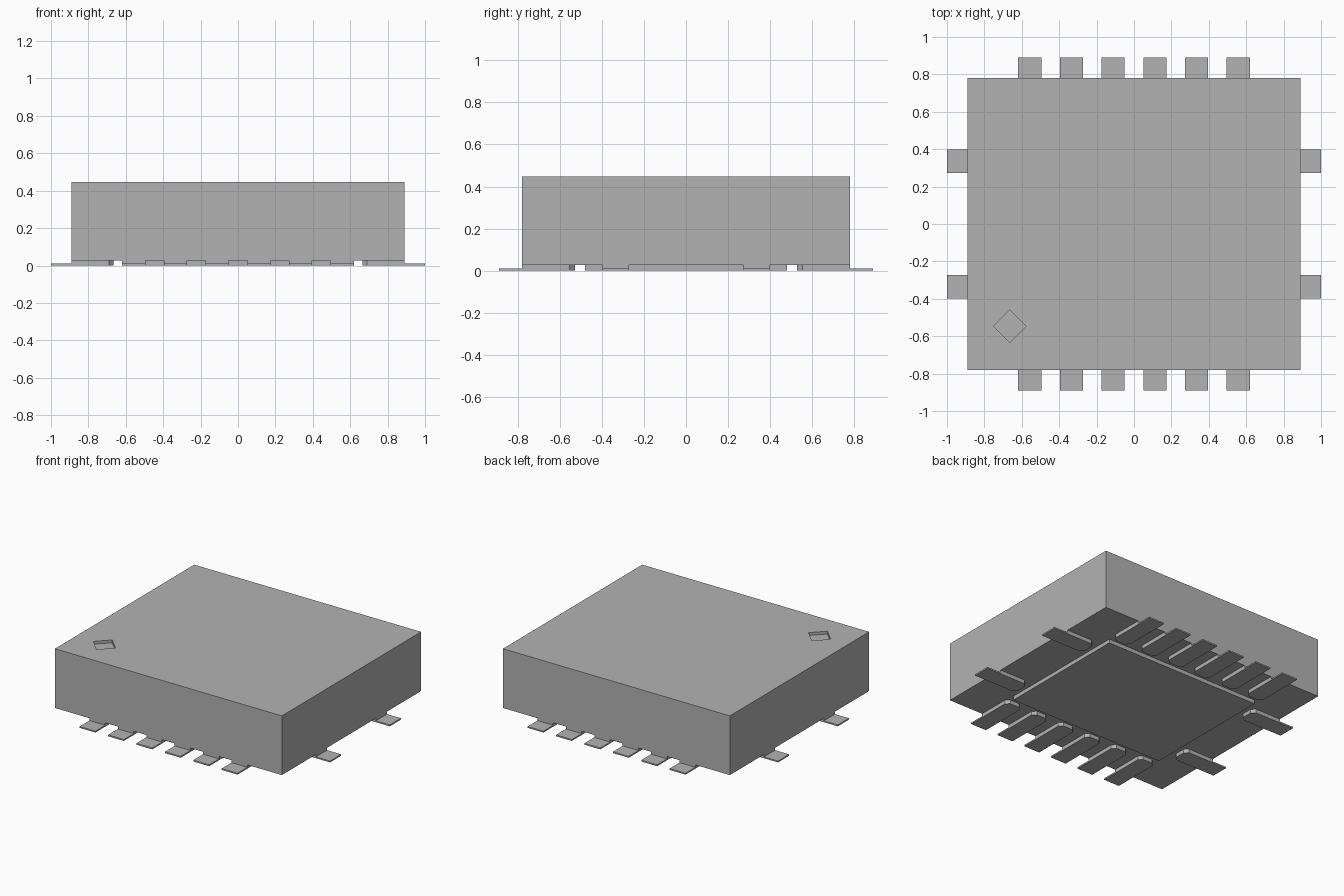
import bpy
import bmesh
from math import pi
from mathutils import Matrix, Vector

cube = bpy.data.objects.get("Cube")
if cube:
    bpy.data.objects.remove(cube)

grey = bpy.data.materials.new("neutral_grey")
grey.use_nodes = True
colour = (0.45, 0.45, 0.45, 1)
grey.diffuse_color = colour
grey.node_tree.nodes["Principled BSDF"].inputs["Base Color"].default_value = colour

BODY_X, BODY_Y = 0.89, 0.78
BODY_Z, TOP_Z = 0.027, 0.447
FOOT_Z, FOOT_LEN = 0.01, 0.11


def finish(name, bm):
    bmesh.ops.recalc_face_normals(bm, faces=bm.faces)
    mesh = bpy.data.meshes.new(name)
    bm.to_mesh(mesh)
    bm.free()
    mesh.materials.append(grey)
    obj = bpy.data.objects.new(name, mesh)
    bpy.context.collection.objects.link(obj)
    return obj


def add_prism(bm, outline, z0, z1):
    face = bm.faces.new([bm.verts.new((x, y, z0)) for x, y in outline])
    top = bmesh.ops.extrude_face_region(bm, geom=[face])["geom"]
    verts = [v for v in top if isinstance(v, bmesh.types.BMVert)]
    bmesh.ops.translate(bm, verts=verts, vec=(0, 0, z1 - z0))


def block(name, hx, hy, z0, z1):
    bm = bmesh.new()
    add_prism(bm, [(-hx, -hy), (hx, -hy), (hx, hy), (-hx, hy)], z0, z1)
    return finish(name, bm)


# Lead with a chamfered inner pad and a thin outer foot, pointing outward along +y
def lead(name, offset, edge, inner, angle):
    w, c = 0.062, 0.025
    bm = bmesh.new()
    add_prism(bm, [(-w, edge), (-w, inner + c), (c - w, inner),
                   (w - c, inner), (w, inner + c), (w, edge)], 0, BODY_Z)
    add_prism(bm, [(-w, edge), (w, edge),
                   (w, edge + FOOT_LEN), (-w, edge + FOOT_LEN)], 0, FOOT_Z)
    bmesh.ops.translate(bm, verts=bm.verts, vec=(offset, 0, 0))
    bmesh.ops.rotate(bm, verts=bm.verts, cent=(0, 0, 0),
                     matrix=Matrix.Rotation(angle, 3, "Z"))
    finish(name, bm)


# Package body with a diamond-shaped corner recess
body = block("package_body", BODY_X, BODY_Y, BODY_Z, TOP_Z)
bm = bmesh.new()
r = 0.087
add_prism(bm, [(-r, 0), (0, -r), (r, 0), (0, r)], TOP_Z - 0.02, TOP_Z + 0.05)
bmesh.ops.translate(bm, verts=bm.verts, vec=Vector((-0.665, -0.547, 0)))
cutter = finish("recess_cutter", bm)
cutter.hide_render = True
cutter.hide_viewport = True
cut = body.modifiers.new("corner_recess", "BOOLEAN")
cut.operation = "DIFFERENCE"
cut.solver = "EXACT"
cut.object = cutter
# Bake the recess so the cutter can go
bpy.context.view_layer.update()
baked = bpy.data.meshes.new_from_object(
    body.evaluated_get(bpy.context.evaluated_depsgraph_get()))
body.modifiers.clear()
body.data = baked
bpy.data.objects.remove(cutter)

# Central pad on the underside
block("thermal_pad", 0.61, 0.48, 0, BODY_Z)

# Six leads on the front and back, two on each side
for side, angle in (("back", 0), ("front", pi)):
    for i in range(6):
        lead(f"{side}_lead_{i + 1}", (i - 2.5) * 0.223, BODY_Y, 0.528, angle)
for side, angle in (("left", -pi / 2), ("right", pi / 2)):
    for i in range(2):
        lead(f"{side}_lead_{i + 1}", (i - 0.5) * 0.67, BODY_X, 0.665, angle)
